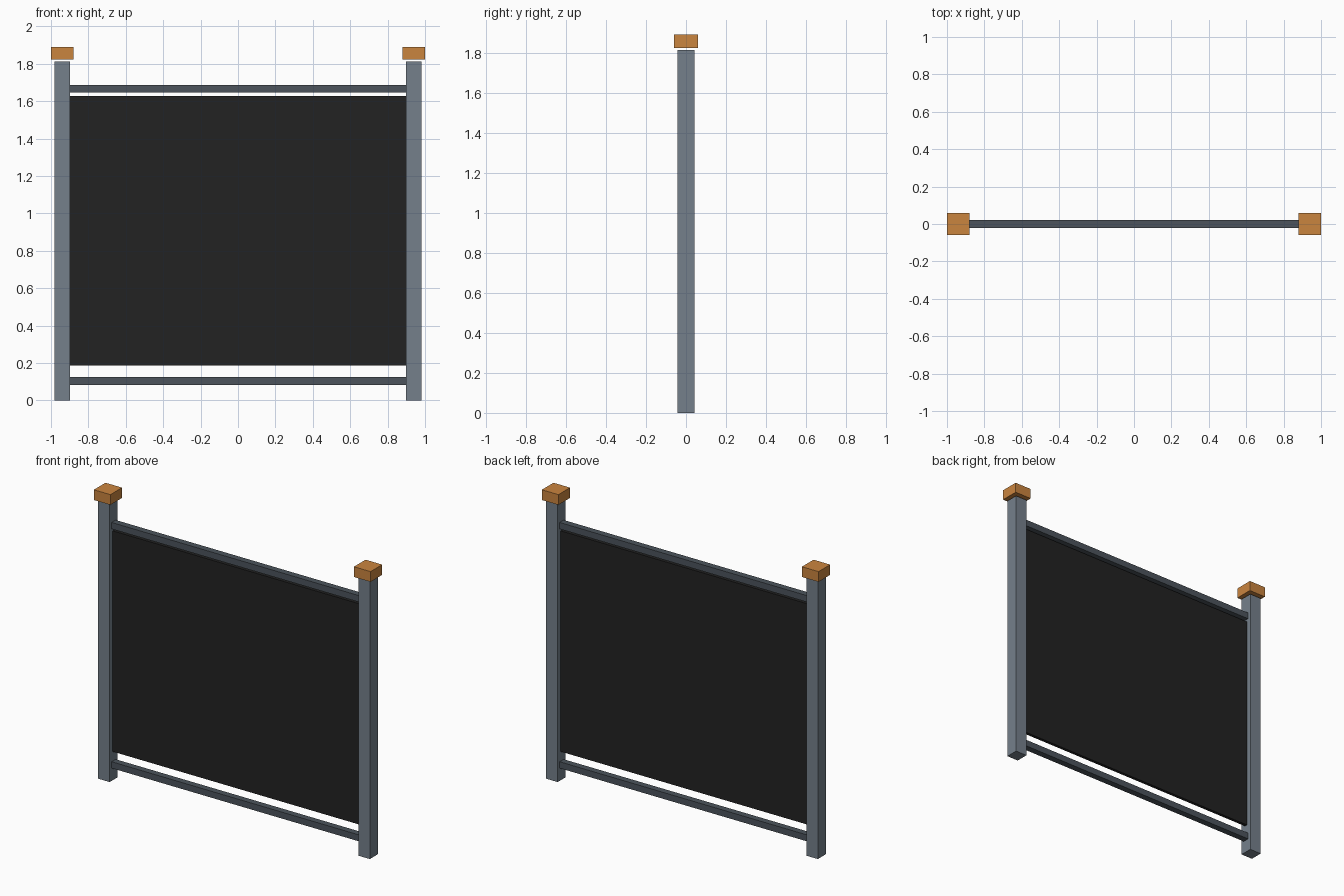
import bpy
import bmesh
from mathutils import Matrix, Vector

cube = bpy.data.objects.get("Cube")
if cube:
    bpy.data.objects.remove(cube, do_unlink=True)


def linear(v):
    v /= 255
    return v / 12.92 if v <= 0.04045 else ((v + 0.055) / 1.055) ** 2.4


def material(name, *rgb):
    colour = [linear(v) for v in rgb] + [1]
    mat = bpy.data.materials.new(name)
    mat.use_nodes = True
    mat.diffuse_color = colour
    mat.node_tree.nodes["Principled BSDF"].inputs["Base Color"].default_value = colour
    return mat


def box(name, size, centre, mat):
    bm = bmesh.new()
    bmesh.ops.create_cube(bm, size=1, matrix=Matrix.Diagonal(Vector(size)).to_4x4())
    mesh = bpy.data.meshes.new(name)
    bm.to_mesh(mesh)
    bm.free()
    mesh.materials.append(mat)
    obj = bpy.data.objects.new(name, mesh)
    obj.location = centre
    bpy.context.collection.objects.link(obj)
    return obj


post_grey = material("post grey", 117, 128, 139)
rail_grey = material("dark rail grey", 76, 84, 92)
panel_black = material("panel black", 34, 34, 34)
cap_orange = material("cap orange", 202, 133, 63)

# Posts with floating caps
for side, s in (("left", 1), ("right", -1)):
    box(side + "_post", (0.083, 0.083, 1.812), (s * 0.94, 0, 0.906), post_grey)
    box(side + "_cap", (0.12, 0.12, 0.067), (s * 0.94, 0, 1.856), cap_orange)

# Rails between the posts
for name, z in (("bottom_rail", 0.104), ("top_rail", 1.667)):
    box(name, (1.8, 0.042, 0.042), (0, 0, z), rail_grey)

# Infill panel
box("panel", (1.8, 0.02, 1.442), (0, 0, 0.908), panel_black)
